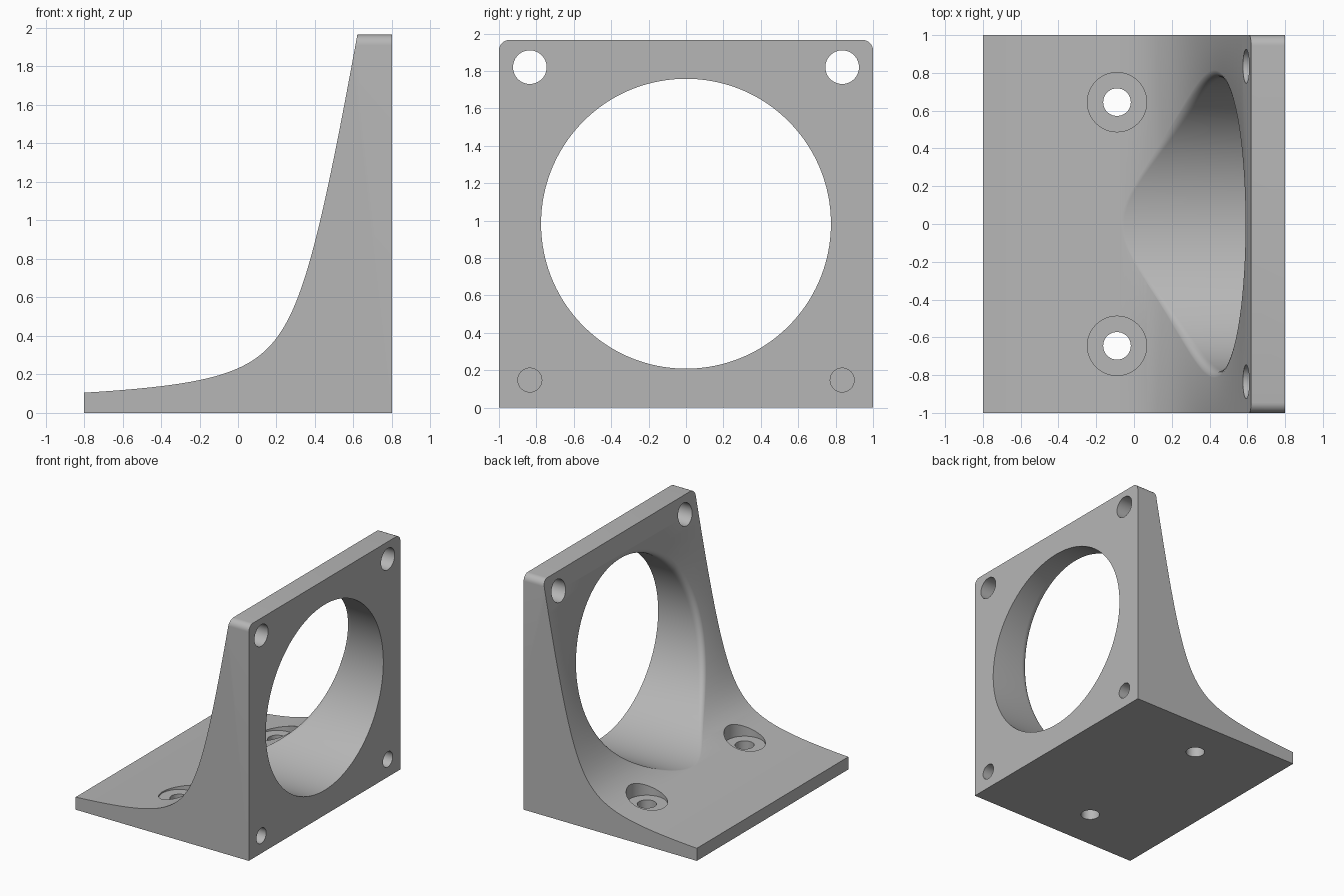
import bpy, bmesh
from math import sin, cos, pi, sqrt, acos, tan, radians

if "Cube" in bpy.data.objects:
    bpy.data.objects.remove(bpy.data.objects["Cube"])

DEPTH, HEIGHT = 0.8, 1.965          # half depth in x, overall height
BORE_R, BORE_Z, FILLET = 0.775, 0.983, 0.055

grey = bpy.data.materials.new("Plain Grey")
grey.use_nodes = True
grey.diffuse_color = (0.47, 0.47, 0.47, 1)
grey.node_tree.nodes["Principled BSDF"].inputs["Base Color"].default_value = (0.47, 0.47, 0.47, 1)


def loft(name, rings):
    """Closed solid skinned through rings of equal point count."""
    bm = bmesh.new()
    rows = [[bm.verts.new(p) for p in ring] for ring in rings]
    n = len(rows[0])
    for a, b in zip(rows, rows[1:]):
        for i in range(n):
            j = (i + 1) % n
            bm.faces.new((a[i], a[j], b[j], b[i]))
    bm.faces.new(rows[0])
    bm.faces.new(rows[-1])
    bmesh.ops.recalc_face_normals(bm, faces=bm.faces)
    mesh = bpy.data.meshes.new(name)
    bm.to_mesh(mesh)
    bm.free()
    mesh.materials.append(grey)
    obj = bpy.data.objects.new(name, mesh)
    bpy.context.collection.objects.link(obj)
    return obj


def prism(name, outline, axis, lo, hi):
    """Extrude a flat outline along one axis."""
    place = {"x": lambda p, v: (v, p[0], p[1]),
             "y": lambda p, v: (p[0], v, p[1]),
             "z": lambda p, v: (p[0], p[1], v)}[axis]
    return loft(name, [[place(p, v) for p in outline] for v in (lo, hi)])


def circle(u, v, r, n=48):
    return [(u + r * cos(2 * pi * i / n), v + r * sin(2 * pi * i / n)) for i in range(n)]


def combine(body, tool, operation="DIFFERENCE"):
    mod = body.modifiers.new("cut", "BOOLEAN")
    mod.operation, mod.solver, mod.object = operation, "EXACT", tool
    bpy.context.view_layer.objects.active = body
    bpy.ops.object.modifier_apply(modifier=mod.name)
    bpy.data.objects.remove(tool)


# Sweeping concave slope: a conic from the thin toe to the top edge
def slope_point(t, start=(-DEPTH, 0.105), mid=(0.294, 0.17), end=(0.62, HEIGHT), weight=3):
    a, b, c = (1 - t) ** 2, 2 * weight * t * (1 - t), t * t
    return tuple((a * p + b * q + c * r) / (a + b + c) for p, q, r in zip(start, mid, end))


slope = [slope_point(i / 72) for i in range(73)]


def slope_x(z):
    for (xa, za), (xb, zb) in zip(slope, slope[1:]):
        if z <= zb:
            break
    return xa + (xb - xa) * (z - za) / (zb - za)


bracket = prism("bracket", [(DEPTH, 0), (DEPTH, HEIGHT)] + slope[::-1] + [(-DEPTH, 0)], "y", -1, 1)

# Round the two upper corners
r = 0.055
arc = [(1 - r + r * cos(a), HEIGHT - r + r * sin(a)) for a in [i * pi / 16 for i in range(9)]]
outline = [(1, -1)] + arc + [(-y, z) for y, z in arc[::-1]] + [(-1, -1)]
combine(bracket, prism("corner_rounder", outline, "x", -2, 2), "INTERSECT")

# Large bore, flared so its edge blends into the slope
N, STEPS = 144, 7
columns = []
for i in range(N):
    t = 2 * pi * (i + 0.5) / N
    z = BORE_Z + BORE_R * sin(t)
    x = slope_x(z)
    s = (slope_x(z + 0.01) - slope_x(z - 0.01)) / 0.02 * sin(t)
    length = sqrt(1 + s * s)
    setback = FILLET * tan(acos(-s / length) / 2)
    out = BORE_R + setback / length
    out_x = slope_x(BORE_Z + out * sin(t)) - 0.002
    column = [(BORE_R, 0.9)]
    for k in range(STEPS + 1):
        u = k / STEPS
        a, b, c = (1 - u) ** 2, 2 * u * (1 - u), u * u
        column.append(((a + b) * BORE_R + c * out, a * (x + setback) + b * x + c * out_x))
    column.append((out, -1.2))
    columns.append([(px, rho * cos(t), BORE_Z + rho * sin(t)) for rho, px in column])
combine(bracket, loft("bore_cutter", list(zip(*columns))))

# Screw holes, mirrored across the middle
for side in (-1, 1):
    y_wall, y_base = side * 0.835, side * 0.645
    combine(bracket, prism("upper_hole", circle(y_wall, 1.82, 0.09), "x", 0, 1))
    combine(bracket, prism("lower_blind_hole", circle(y_wall, 0.147, 0.064), "x", 0.45, 1))
    combine(bracket, prism("counterbore", circle(-0.09, y_base, 0.157, 64), "z", 0.15, 1))
    combine(bracket, prism("base_hole", circle(-0.09, y_base, 0.073), "z", -1, 0.5))

# Smooth the curves and keep the hard edges
bpy.ops.object.select_all(action="DESELECT")
bracket.select_set(True)
bpy.context.view_layer.objects.active = bracket
bpy.ops.object.shade_smooth_by_angle(angle=radians(30))
